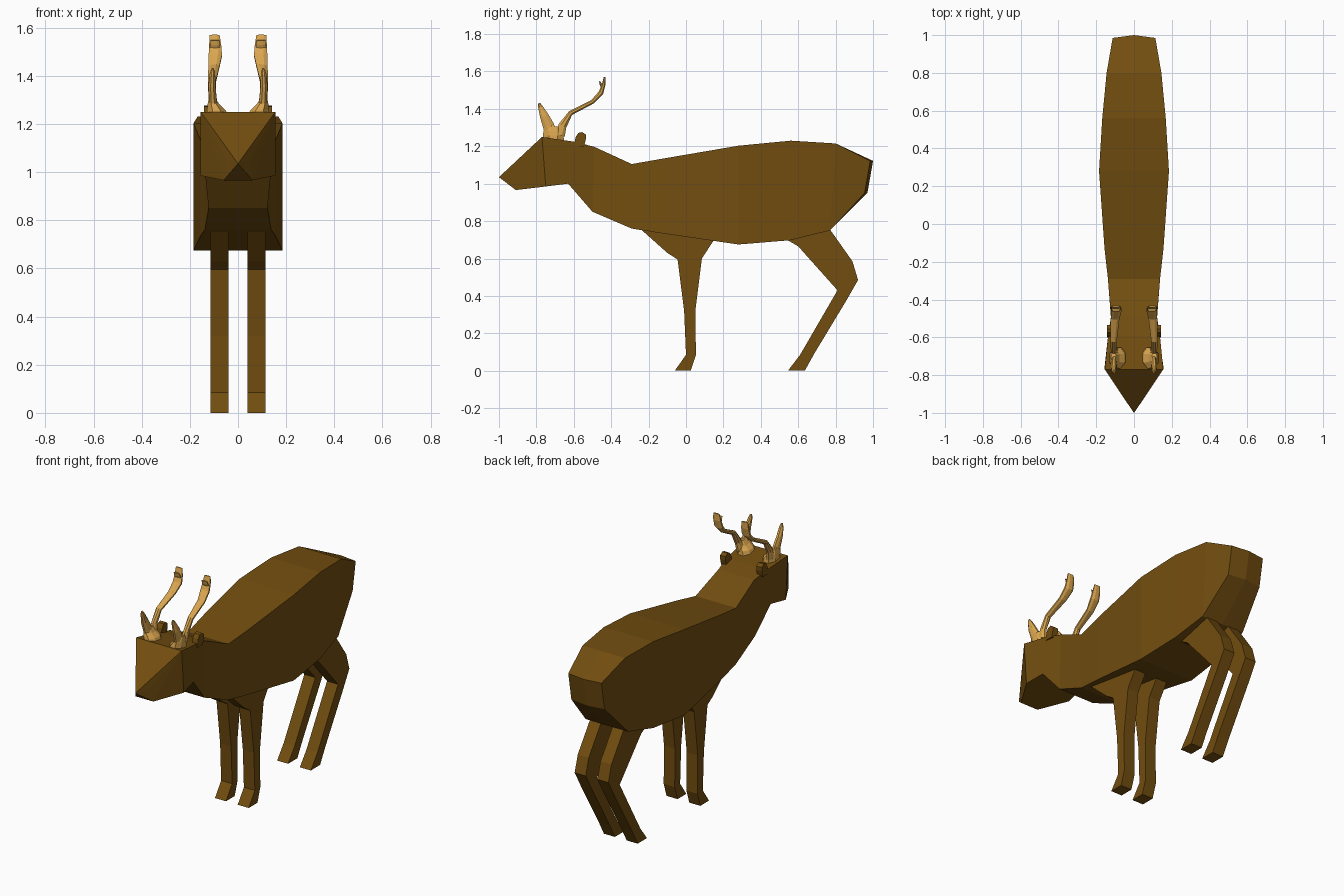
import bpy, bmesh, math
from mathutils import Vector

if "Cube" in bpy.data.objects:
    bpy.data.objects.remove(bpy.data.objects["Cube"])


def material(name, rgb):
    m = bpy.data.materials.new(name)
    m.diffuse_color = (*rgb, 1)
    m.use_nodes = True
    m.node_tree.nodes["Principled BSDF"].inputs["Base Color"].default_value = m.diffuse_color
    return m


BROWN = material("brown hide", (0.168, 0.075, 0.005))
TAN = material("tan antler", (0.72, 0.39, 0.08))


def finish(name, bm, mat, mirror=False):
    bmesh.ops.recalc_face_normals(bm, faces=bm.faces)
    me = bpy.data.meshes.new(name)
    bm.to_mesh(me)
    bm.free()
    me.materials.append(mat)
    ob = bpy.data.objects.new(name, me)
    bpy.context.collection.objects.link(ob)
    if mirror:
        mod = ob.modifiers.new("mirror", 'MIRROR')
        mod.use_mirror_merge = False
    return ob


def bridge(bm, a, b):
    n = len(a)
    for i in range(n):
        j = (i + 1) % n
        bm.faces.new((a[i], a[j], b[j], b[i]))


def plate(name, profile, x0, x1, mat):
    """Extrude a side profile (y, z) between x0 and x1, mirrored."""
    bm = bmesh.new()
    a, b = ([bm.verts.new((x, y, z)) for y, z in profile] for x in (x0, x1))
    bm.faces.new(a)
    bm.faces.new(b)
    bridge(bm, a, b)
    return finish(name, bm, mat, True)


def tube(name, path, mat, sides=8):
    """Flattened tube along (x, y, z, half width in x, half depth), mirrored."""
    bm = bmesh.new()
    pts = [Vector(p[:3]) for p in path]
    rings = []
    for i, p in enumerate(path):
        d = pts[min(i + 1, len(pts) - 1)] - pts[max(i - 1, 0)]
        side = Vector((0, -d.z, d.y)).normalized()
        ring = []
        for k in range(sides):
            t = 2 * math.pi * (k + 0.5) / sides
            ring.append(bm.verts.new(pts[i] + Vector((p[3] * math.cos(t), 0, 0))
                                     + side * p[4] * math.sin(t)))
        rings.append(ring)
    for a, b in zip(rings, rings[1:]):
        bridge(bm, a, b)
    bm.faces.new(rings[0])
    bm.faces.new(rings[-1])
    return finish(name, bm, mat, True)


# Body and neck: box sections (top y, top z, bottom y, bottom z, half width)
sections = [
    (-0.77, 1.25, -0.75, 0.985, 0.155),
    (-0.59, 1.223, -0.63, 1.0, 0.137),
    (-0.49, 1.197, -0.50, 0.85, 0.122),
    (-0.29, 1.105, -0.29, 0.76, 0.138),
    (-0.13, 1.133, -0.13, 0.735, 0.156),
    (0.28, 1.203, 0.28, 0.675, 0.185),
    (0.56, 1.23, 0.56, 0.698, 0.168),
    (0.80, 1.215, 0.77, 0.75, 0.145),
    (0.985, 1.122, 0.955, 0.95, 0.113),
]
bm = bmesh.new()
rings = []
for i, (ty, tz, by, bz, w) in enumerate(sections):
    bulge = 0.015 if i == len(sections) - 1 else 0
    rings.append([bm.verts.new(c) for c in (
        (-w, ty, tz), (0, ty + bulge, tz), (w, ty, tz),
        (w, by, bz), (0, by + bulge, bz), (-w, by, bz))])
for a, b in zip(rings, rings[1:]):
    bridge(bm, a, b)
r = rings[-1]
bm.faces.new((r[0], r[1], r[4], r[5]))
bm.faces.new((r[1], r[2], r[3], r[4]))
bm.faces.new(rings[0])
finish("body", bm, BROWN)

# Head: wedge running to a pointed nose
bm = bmesh.new()
nose = bm.verts.new((0, -1, 1.035))
T, B, V, C = ([bm.verts.new((s * w, y, z)) for s in (-1, 1)] for w, y, z in (
    (0.155, -0.77, 1.25), (0.155, -0.75, 0.985),
    (0.048, -0.93, 1.05), (0.06, -0.91, 0.966)))
bm.faces.new((T[0], T[1], nose))
bm.faces.new((C[0], C[1], nose))
bm.faces.new((C[0], C[1], B[1], B[0]))
bm.faces.new((T[0], T[1], B[1], B[0]))
for k in (0, 1):
    bm.faces.new((T[k], V[k], nose))
    bm.faces.new((V[k], C[k], nose))
    bm.faces.new((T[k], V[k], C[k]))
    bm.faces.new((T[k], C[k], B[k]))
finish("head", bm, BROWN)

# Legs
plate("front_leg", [(-0.24, 0.755), (-0.10, 0.63), (-0.045, 0.595), (-0.01, 0.32),
                    (0, 0.085), (-0.06, 0), (0.025, 0), (0.053, 0.085),
                    (0.05, 0.32), (0.085, 0.60), (0.15, 0.70), (0.15, 0.76)],
      0.04, 0.115, BROWN)
plate("hind_leg", [(0.54, 0.70), (0.60, 0.665), (0.81, 0.43), (0.61, 0.085),
                   (0.545, 0), (0.635, 0), (0.685, 0.09), (0.86, 0.38),
                   (0.92, 0.485), (0.89, 0.585), (0.77, 0.755)],
      0.04, 0.115, BROWN)

# Small rounded ears
plate("ear", [(-0.60, 1.20), (-0.59, 1.25), (-0.575, 1.272), (-0.555, 1.276),
              (-0.535, 1.262), (-0.535, 1.24), (-0.545, 1.20)],
      0.105, 0.142, BROWN)

# Antlers: base, front prong, swept-back beam with a small fork
tube("antler_base", [(0.085, -0.71, 1.23, 0.048, 0.062), (0.09, -0.71, 1.257, 0.042, 0.06),
                     (0.102, -0.71, 1.28, 0.026, 0.055), (0.108, -0.705, 1.308, 0.014, 0.03)], TAN)
tube("antler_prong", [(0.102, -0.72, 1.26, 0.02, 0.035), (0.105, -0.735, 1.31, 0.017, 0.033),
                      (0.108, -0.757, 1.36, 0.016, 0.026), (0.106, -0.778, 1.41, 0.012, 0.014),
                      (0.105, -0.785, 1.43, 0.005, 0.006)], TAN)
tube("antler_beam", [(0.102, -0.675, 1.26, 0.02, 0.03), (0.108, -0.66, 1.31, 0.016, 0.024),
                     (0.108, -0.617, 1.378, 0.018, 0.014), (0.100, -0.50, 1.438, 0.025, 0.012),
                     (0.094, -0.455, 1.485, 0.03, 0.015), (0.095, -0.44, 1.53, 0.027, 0.01),
                     (0.097, -0.435, 1.57, 0.022, 0.005)], TAN)
tube("antler_fork", [(0.095, -0.443, 1.51, 0.024, 0.01), (0.095, -0.455, 1.53, 0.022, 0.007),
                     (0.095, -0.463, 1.548, 0.02, 0.003)], TAN)
